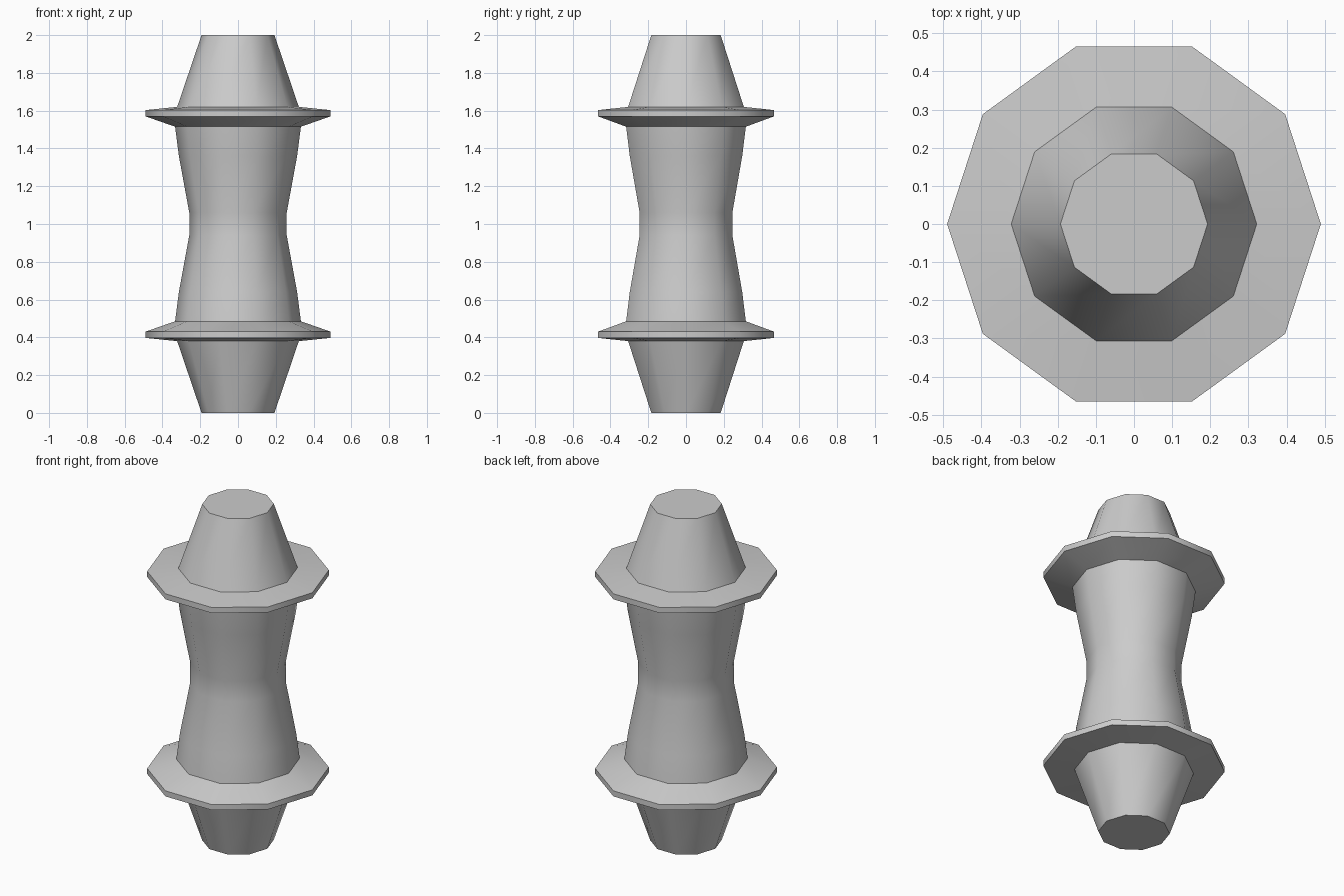
import bpy, bmesh, math

if "Cube" in bpy.data.objects:
    bpy.data.objects.remove(bpy.data.objects["Cube"])

SIDES = 10


def lathe(name, profile):
    """Turn (radius, z) points into a closed ten-sided solid."""
    bm = bmesh.new()
    rings = []
    for r, z in profile:
        rings.append([bm.verts.new((r * math.cos(2 * math.pi * i / SIDES),
                                    r * math.sin(2 * math.pi * i / SIDES), z))
                      for i in range(SIDES)])
    for a, b in zip(rings, rings[1:]):
        for i in range(SIDES):
            j = (i + 1) % SIDES
            bm.faces.new((a[i], a[j], b[j], b[i]))
    bm.faces.new(rings[0][::-1])
    bm.faces.new(rings[-1])
    mesh = bpy.data.meshes.new(name)
    bm.to_mesh(mesh)
    bm.free()
    obj = bpy.data.objects.new(name, mesh)
    bpy.context.collection.objects.link(obj)
    # Smooth round the sides, crisp at the flange rims and end caps
    bpy.ops.object.select_all(action='DESELECT')
    obj.select_set(True)
    bpy.context.view_layer.objects.active = obj
    bpy.ops.object.shade_smooth_by_angle(angle=math.radians(40))
    return obj


# Lower half: tapered end, flange, flared body narrowing to the waist
lower = [(0.193, 0.0), (0.322, 0.38), (0.49, 0.397), (0.49, 0.43),
         (0.333, 0.485), (0.313, 0.64), (0.258, 0.94)]
# Upper half mirrors the lower one about z = 1
upper = [(r, 2 - z) for r, z in reversed(lower)]

lathe("flanged_spindle", lower + upper)
